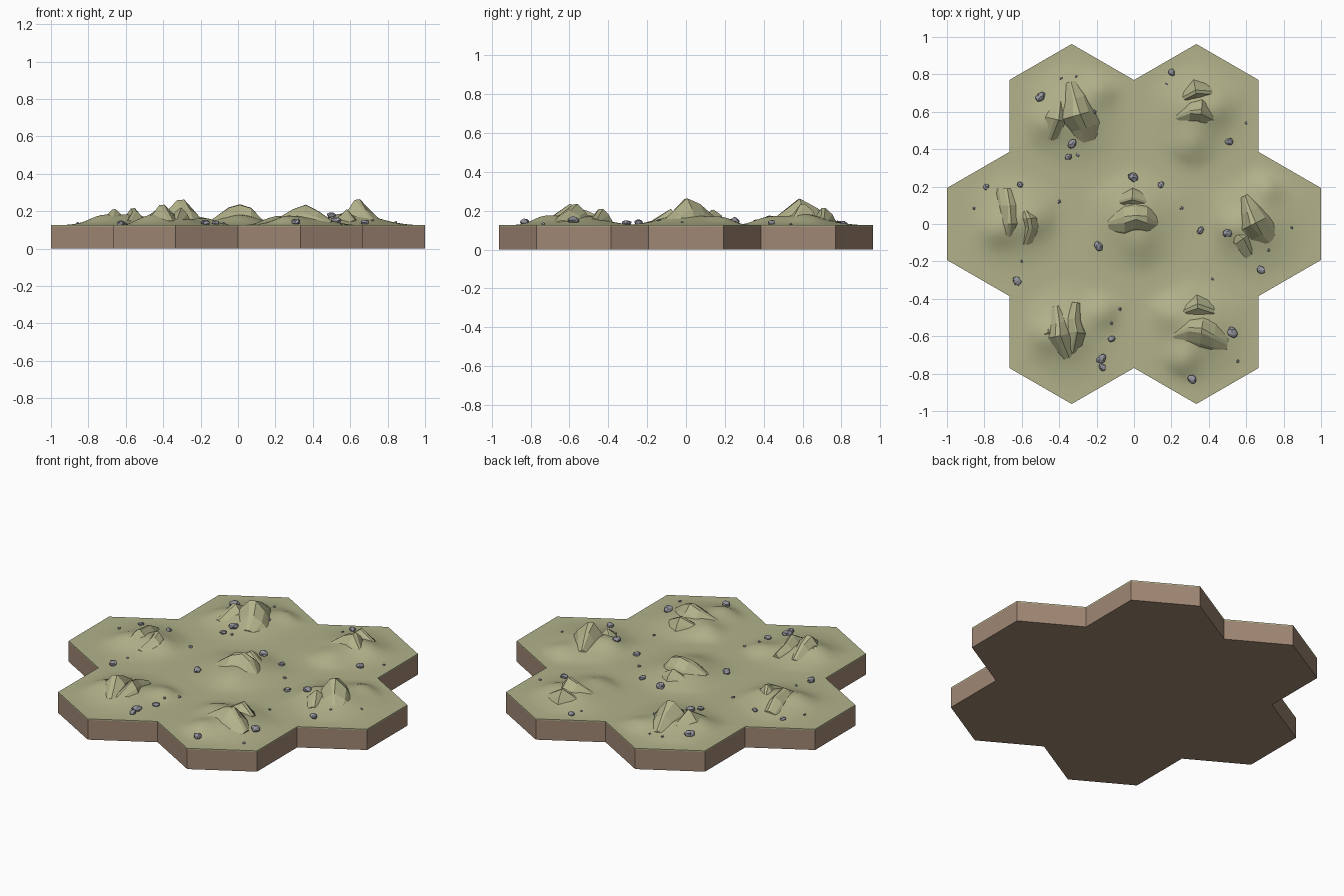
import bpy, bmesh, math, random
from mathutils import Vector

if "Cube" in bpy.data.objects:
    bpy.data.objects.remove(bpy.data.objects["Cube"])

random.seed(4)
R = 2 / (3 * math.sqrt(3))      # tile corner radius
TOP, SOIL_TOP = 0.126, 0.119
CENTRES = [Vector((0, 0, 0))] + [
    Vector((math.cos(math.radians(60 * k)), math.sin(math.radians(60 * k)), 0)) * 2 / 3
    for k in range(6)]


def material(name, rgb):
    m = bpy.data.materials.new(name)
    lin = [((c / 255 + 0.055) / 1.055) ** 2.4 for c in rgb]
    m.diffuse_color = (*lin, 1)
    m.use_nodes = True
    m.node_tree.nodes["Principled BSDF"].inputs["Base Color"].default_value = m.diffuse_color
    return m


GRASS = material("dry grass", (178, 178, 139))
SOIL = material("brown soil", (160, 135, 116))
STONE = material("grey stone", (148, 149, 158))


def finish(bm, name, mat, smooth=False):
    bmesh.ops.recalc_face_normals(bm, faces=bm.faces[:])
    mesh = bpy.data.meshes.new(name)
    bm.to_mesh(mesh)
    bm.free()
    mesh.materials.append(mat)
    ob = bpy.data.objects.new(name, mesh)
    bpy.context.collection.objects.link(ob)
    if smooth:
        bpy.ops.object.select_all(action='DESELECT')
        ob.select_set(True)
        bpy.context.view_layer.objects.active = ob
        bpy.ops.object.shade_smooth_by_angle(angle=math.radians(35))
    return ob


def corner(c, k):
    a = math.radians(30 + 60 * k)
    return c + Vector((math.cos(a), math.sin(a), 0)) * R


# Terrain height: broad mounds (x, y, height, spread), flat along tile borders
MOUNDS = [(-.34, .59, .055, .12), (.33, .61, .05, .11), (-.63, .03, .05, .11),
          (0, .04, .052, .12), (.64, 0, .055, .12), (-.37, -.58, .05, .11),
          (.34, -.56, .052, .12),
          (-.18, .72, .025, .06), (.30, .42, .032, .07), (.45, .62, .02, .06),
          (-.74, -.04, .025, .06), (-.52, .02, .02, .06), (.71, .19, .028, .06),
          (.52, -.02, .022, .06), (-.17, -.47, .03, .06), (-.48, -.60, .022, .06),
          (.26, -.73, .032, .06), (.19, -.48, .025, .06), (-.48, .53, .022, .06),
          (.03, -.11, .02, .07)]


def ground(x, y):
    p = Vector((x, y, 0))
    d = p - min(CENTRES, key=lambda c: (p - c).length)
    reach = max(abs(d.x * math.cos(math.radians(a)) + d.y * math.sin(math.radians(a)))
                for a in (0, 60, 120))
    t = max(0, min(1, (1 / 3 - reach) / 0.13))
    h = sum(a * math.exp(-((x - mx) ** 2 + (y - my) ** 2) / (2 * s * s))
            for mx, my, a, s in MOUNDS)
    return TOP + h * t * t * (3 - 2 * t)


# Soil slab: seven joined hexagons extruded upward
bm = bmesh.new()
for c in CENTRES:
    bm.faces.new([bm.verts.new(corner(c, k)) for k in range(6)])
bmesh.ops.remove_doubles(bm, verts=bm.verts[:], dist=0.001)
up = bmesh.ops.extrude_face_region(bm, geom=bm.faces[:], use_keep_orig=True)
for v in up["geom"]:
    if isinstance(v, bmesh.types.BMVert):
        v.co.z = SOIL_TOP
finish(bm, "soil_base", SOIL)

# Grass sheet: fine triangular grid lifted into mounds, with a thin rim
bm = bmesh.new()
for c in CENTRES:
    for k in range(6):
        bm.faces.new([bm.verts.new(p) for p in (c, corner(c, k), corner(c, k + 1))])
bmesh.ops.remove_doubles(bm, verts=bm.verts[:], dist=0.001)
bmesh.ops.subdivide_edges(bm, edges=bm.edges[:], cuts=19, use_grid_fill=True)
for v in bm.verts:
    v.co.z = ground(v.co.x, v.co.y)
rim = bmesh.ops.extrude_edge_only(bm, edges=[e for e in bm.edges if e.is_boundary])
for v in rim["geom"]:
    if isinstance(v, bmesh.types.BMVert):
        v.co.z = SOIL_TOP
finish(bm, "grass_terrain", GRASS, smooth=True)


# Crags: faceted ridges lofted along a spine of (x, y, crest height, half width)
def crag(name, spine):
    bm = bmesh.new()
    run = Vector(spine[-1][:2]) - Vector(spine[0][:2])
    side = Vector((-run.y, run.x)).normalized()
    rows = []
    for x, y, z, w in spine:
        row = []
        for off, lift in ((-1.1, 0), (-.62, .55), (-.12, .97), (.15, 1), (.65, .6), (1.1, 0)):
            p = Vector((x, y)) + side * w * (off + random.uniform(-.1, .1))
            row.append(bm.verts.new((p.x, p.y, .13 + (z - .13) * lift)))
        rows.append(row)
    for a, b in zip(rows, rows[1:]):
        for i in range(5):
            bm.faces.new((a[i], a[i + 1], b[i + 1], b[i]))
        bm.faces.new((a[5], a[0], b[0], b[5]))
    bm.faces.new(rows[0])
    bm.faces.new(rows[-1])
    finish(bm, name, GRASS)


crag("back_left_crag_main", [(-.34, .76, .155, .04), (-.32, .67, .215, .08),
                             (-.31, .58, .262, .10), (-.27, .51, .205, .09), (-.25, .44, .15, .06)])
crag("back_left_crag_side", [(-.40, .66, .17, .04), (-.42, .56, .225, .08), (-.45, .45, .155, .06)])
crag("back_right_crag_main", [(.22, .57, .155, .05), (.30, .60, .21, .07),
                              (.36, .60, .235, .08), (.44, .55, .155, .05)])
crag("back_right_crag_side", [(.26, .67, .16, .04), (.33, .71, .215, .06), (.42, .70, .16, .05)])
crag("left_crag_main", [(-.69, .19, .15, .05), (-.67, .10, .20, .06),
                        (-.66, 0, .212, .07), (-.68, -.10, .15, .05)])
crag("left_crag_side", [(-.59, .09, .16, .04), (-.56, .03, .217, .06),
                        (-.55, -.02, .20, .06), (-.58, -.11, .15, .05)])
crag("middle_crag_main", [(-.14, 0, .155, .05), (-.05, .02, .22, .09),
                          (.01, .03, .237, .09), (.07, .02, .218, .09), (.13, 0, .155, .06)])
crag("middle_crag_side", [(-.08, .12, .16, .05), (-.01, .14, .205, .06), (.07, .11, .16, .05)])
crag("right_crag_main", [(.59, .15, .165, .03), (.62, .07, .235, .07),
                         (.64, 0, .264, .10), (.68, -.06, .205, .10), (.72, -.11, .15, .06)])
crag("right_crag_side", [(.53, -.05, .16, .04), (.58, -.08, .21, .06), (.62, -.17, .15, .05)])
crag("front_left_crag_main", [(-.42, -.44, .15, .04), (-.41, -.53, .205, .06),
                              (-.41, -.60, .235, .08), (-.36, -.72, .15, .06)])
crag("front_left_crag_side", [(-.31, -.42, .16, .03), (-.32, -.51, .20, .05),
                              (-.31, -.58, .22, .06), (-.34, -.70, .15, .05)])
crag("front_left_crag_foot", [(-.52, -.60, .155, .04), (-.46, -.58, .19, .05), (-.40, -.61, .17, .05)])
crag("front_right_crag_main", [(.20, -.60, .155, .05), (.29, -.57, .21, .09),
                               (.36, -.58, .235, .10), (.43, -.60, .20, .09), (.50, -.64, .15, .05)])
crag("front_right_crag_side", [(.25, -.48, .16, .04), (.34, -.44, .21, .06), (.43, -.47, .16, .05)])


# Loose stones: flattened, jittered low-poly pebbles (x, y, radius)
def stones(name, spots, detail):
    bm = bmesh.new()
    for x, y, r in spots:
        z = ground(x, y) + r * 0.35
        turn = random.uniform(0, 6)
        verts = bmesh.ops.create_icosphere(bm, subdivisions=detail, radius=r)["verts"]
        for v in verts:
            q = v.co * random.uniform(.8, 1.15)
            q = Vector((q.x * 1.08, q.y * .88, q.z * .7))
            v.co = (x + q.x * math.cos(turn) - q.y * math.sin(turn),
                    y + q.x * math.sin(turn) + q.y * math.cos(turn), z + q.z)
    finish(bm, name, STONE)


stones("large_stones", [
    (-.50, .68, .027), (-.33, .43, .024), (-.35, .36, .018), (.20, .81, .019),
    (.51, .44, .021), (-.79, .20, .016), (-.61, .21, .016), (-.005, .25, .027),
    (.145, .21, .019), (-.19, -.12, .025), (-.625, -.305, .024), (.355, -.035, .019),
    (.50, -.05, .023), (.68, -.245, .023), (.525, -.58, .028), (.31, -.83, .025),
    (-.175, -.72, .025), (-.17, -.765, .02), (-.12, -.615, .019)], 2)
stones("small_stones", [
    (-.21, .60, .012), (-.30, .37, .011), (-.39, .78, .009), (-.40, .12, .011),
    (-.855, .085, .010), (.255, .085, .011), (.845, -.02, .008), (.42, -.295, .010),
    (-.075, -.455, .010), (-.12, -.53, .010), (.555, -.735, .010), (.60, .54, .009),
    (.175, .75, .008), (.72, -.14, .009), (-.31, .79, .008), (-.60, -.20, .008)], 1)
